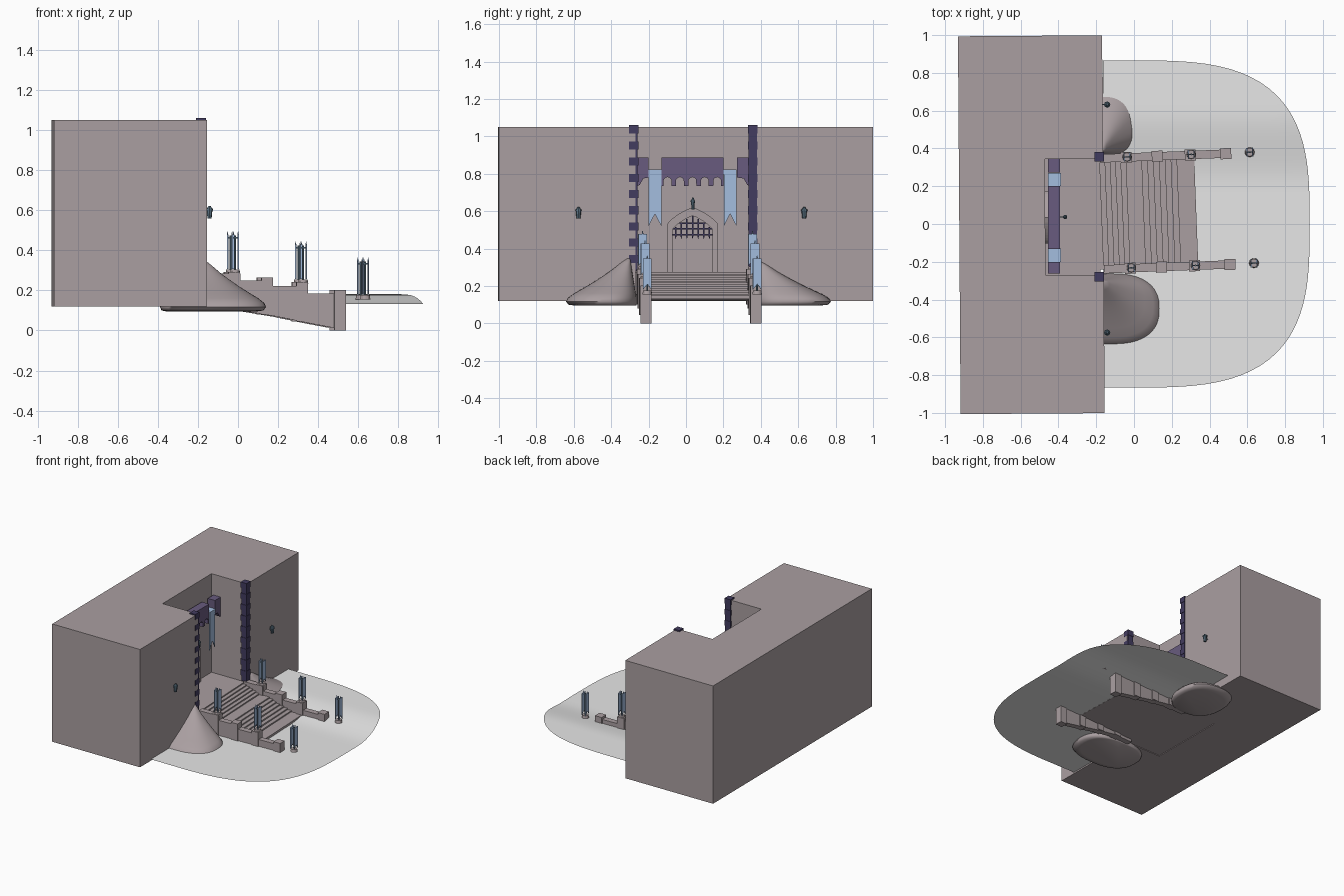
import bpy, bmesh, math
from mathutils import Matrix, Vector

if "Cube" in bpy.data.objects:
    bpy.data.objects.remove(bpy.data.objects["Cube"])


def material(name, rgb):
    m = bpy.data.materials.new(name)
    m.diffuse_color = (*rgb, 1)
    m.use_nodes = True
    m.node_tree.nodes["Principled BSDF"].inputs["Base Color"].default_value = m.diffuse_color
    return m


STONE = material("stone", (0.40, 0.345, 0.355))
GROUND = material("pale_ground", (0.8, 0.8, 0.8))
PURPLE = material("purple", (0.14, 0.105, 0.21))
DARK = material("dark_purple", (0.055, 0.045, 0.115))
BLUE = material("banner_blue", (0.37, 0.51, 0.74))
METAL = material("lantern_metal", (0.11, 0.18, 0.24))

# The stairway is turned slightly about the middle of the gate
PIVOT = Vector((-0.17, 0.04, 0))
TURN = (Matrix.Translation(PIVOT) @ Matrix.Rotation(math.radians(2.2), 4, 'Z')
        @ Matrix.Translation(-PIVOT))
WALL_TURN = Matrix.Rotation(math.radians(0.4), 4, 'Z')
NONE = Matrix.Identity(4)


def finish(name, bm, mat, turn=NONE, smooth=None):
    bmesh.ops.recalc_face_normals(bm, faces=bm.faces)
    me = bpy.data.meshes.new(name)
    bm.to_mesh(me)
    bm.free()
    me.transform(turn)
    me.materials.append(mat)
    ob = bpy.data.objects.new(name, me)
    bpy.context.collection.objects.link(ob)
    if smooth:
        bpy.context.view_layer.objects.active = ob
        ob.select_set(True)
        bpy.ops.object.shade_smooth_by_angle(angle=math.radians(smooth))
        ob.select_set(False)
    return ob


def add_box(bm, x0, x1, y0, y1, z0, z1):
    m = (Matrix.Translation(((x0 + x1) / 2, (y0 + y1) / 2, (z0 + z1) / 2))
         @ Matrix.Diagonal((x1 - x0, y1 - y0, z1 - z0, 1)))
    bmesh.ops.create_cube(bm, size=1, matrix=m)


def add_cone(bm, x, y, z0, z1, r0, r1, n=12):
    bmesh.ops.create_cone(bm, cap_ends=True, segments=n, radius1=r0, radius2=r1, depth=z1 - z0,
                          matrix=Matrix.Translation((x, y, (z0 + z1) / 2)))


def add_prism(bm, pts, axis, a, b):
    """Extrude a 2D outline along an axis from a to b."""
    def at(p, t):
        return {'x': (t, *p), 'y': (p[0], t, p[1]), 'z': (*p, t)}[axis]
    lo = [bm.verts.new(at(p, a)) for p in pts]
    hi = [bm.verts.new(at(p, b)) for p in pts]
    bm.faces.new(lo)
    bm.faces.new(hi)
    for i in range(len(pts)):
        j = (i + 1) % len(pts)
        bm.faces.new((lo[i], lo[j], hi[j], hi[i]))


# Great block with an open niche
N0, N1 = -0.268, 0.348
bm = bmesh.new()
add_prism(bm, [(-0.925, -1), (-0.162, -1), (-0.162, N0), (-0.47, N0), (-0.47, N1),
               (-0.162, N1), (-0.162, 1), (-0.925, 1)], 'z', 0.12, 1.05)
finish("fortress_block", bm, STONE, WALL_TURN)
bm = bmesh.new()
add_box(bm, -0.47, -0.18, N0, N1, 0.125, 0.272)
finish("niche_floor", bm, STONE, WALL_TURN)

# Corner stones up both sides of the niche
for side, y in (("left", -0.28), ("right", 0.357)):
    bm = bmesh.new()
    n = 18
    h = (1.06 - 0.28) / n
    for i in range(n):
        r = 0.025 if i % 2 else 0.022
        z = 0.28 + i * h
        add_box(bm, -0.184 - r, -0.184 + r, y - r, y + r, z, z + h)
    finish(side + "_corner_stones", bm, DARK)

# Pointed gate frame
GY = 0.035


def arch(half, spring, peak, base, n=8):
    right = []
    for i in range(n + 1):
        t = i / n
        right.append((half * (1 - t) ** 0.8, spring + (peak - spring) * t ** 0.8))
    pts = [(half, base)] + right
    return [(GY + y, z) for y, z in pts] + [(GY - y, z) for y, z in reversed(pts[:-1])]


bm = bmesh.new()
outer, inner = arch(0.137, 0.53, 0.62, 0.27), arch(0.108, 0.5, 0.575, 0.27)
add_prism(bm, outer + inner[::-1], 'x', -0.47, -0.445)
finish("gate_frame", bm, STONE)

# Portcullis bars
bm = bmesh.new()
for i in range(7):
    dy = -0.09 + 0.03 * i
    top = 0.575 - 0.075 * (abs(dy) / 0.108) ** 1.2
    y = GY + dy
    add_prism(bm, [(y - 0.004, top), (y - 0.004, 0.465), (y, 0.45),
                   (y + 0.004, 0.465), (y + 0.004, top)], 'x', -0.465, -0.455)
for z, half in ((0.475, 0.108), (0.505, 0.104), (0.535, 0.07)):
    add_box(bm, -0.467, -0.457, GY - half, GY + half, z - 0.004, z + 0.004)
finish("portcullis", bm, DARK)

# Overhanging parapet with scalloped lower edge
bm = bmesh.new()
y0, y1, n = -0.132, 0.2, 5
pts = [(y1, 0.887), (y0, 0.887)]
w = (y1 - y0) / n
for k in range(n):
    pts.append((y0 + k * w, 0.735))
    pts.append((y0 + k * w + 0.012, 0.735))
    for j in range(1, 6):
        a = math.pi * (1 - j / 6)
        pts.append((y0 + (k + 0.5) * w + (w / 2 - 0.01) * math.cos(a), 0.755 + 0.027 * math.sin(a)))
    pts.append((y0 + (k + 1) * w - 0.012, 0.735))
pts.append((y1, 0.735))
add_prism(bm, pts, 'x', -0.455, -0.392)
for a, b, edge in ((N0 + 0.005, -0.2, 1), (0.272, N1 - 0.005, -1)):
    o, i = (a, b) if edge > 0 else (b, a)
    add_prism(bm, [(o, 0.887), (i, 0.887), (i, 0.78), (o + edge * 0.035, 0.775),
                   (o + edge * 0.015, 0.74), (o, 0.735)], 'x', -0.455, -0.392)
finish("parapet", bm, PURPLE)


def add_banner(bm, y, half, z0, z1, x0, x1, notch):
    add_prism(bm, [(y - half, z1), (y + half, z1), (y + half, z0), (y, z0 + notch),
                   (y - half, z0)], 'x', x0, x1)


# Long wall banners hanging on deep rails
for side, y in (("left", -0.166), ("right", 0.236)):
    bm = bmesh.new()
    add_box(bm, -0.455, -0.386, y - 0.035, y + 0.035, 0.795, 0.822)
    add_banner(bm, y, 0.034, 0.52, 0.81, -0.394, -0.388, 0.065)
    finish(side + "_wall_banner", bm, BLUE)

# Lanterns: bracket, body and cap
for name, x, y, z, back in (("left_lantern", -0.142, -0.575, 0.59, -0.165),
                            ("right_lantern", -0.142, 0.632, 0.59, -0.17),
                            ("gate_lantern", -0.365, 0.037, 0.64, -0.45)):
    bm = bmesh.new()
    r = 0.012 if name == "gate_lantern" else 0.017
    add_cone(bm, x, y, z - 0.03, z + 0.01, r * 0.6, r * 0.85, 8)
    add_cone(bm, x, y, z + 0.01, z + 0.018, r, r, 8)
    add_cone(bm, x, y, z + 0.018, z + 0.032, r * 0.8, r * 0.3, 8)
    add_box(bm, back, x, y - 0.003, y + 0.003, z - 0.006, z)
    finish(name, bm, METAL)

# Two flights of steps with a landing
bm = bmesh.new()
pts = [(-0.2, 0.12), (-0.2, 0.275), (-0.17, 0.275)]
x, z = -0.17, 0.275
for count, run, drop, rest in ((6, 0.028, 0.0095, 0.055), (7, 0.031, 0.010, 0.06)):
    for _ in range(count):
        pts.append((x, z - drop))
        pts.append((x + run, z - drop))
        x, z = x + run, z - drop
    x += rest
    pts[-1] = (x, z)
pts += [(x, 0.13)]
add_prism(bm, pts, 'y', -0.24, 0.325)
finish("steps", bm, STONE, TURN)

# Stepped side walls with square posts
for side, y in (("left", -0.24), ("right", 0.347)):
    bm = bmesh.new()
    add_prism(bm, [(-0.17, 0.1), (-0.17, 0.285), (0, 0.285), (0, 0.25), (0.14, 0.25), (0.14, 0.222),
                   (0.31, 0.222), (0.31, 0.185), (0.51, 0.185), (0.51, 0.005), (0.35, 0.035),
                   (0.18, 0.07), (0, 0.1)], 'y', y - 0.022, y + 0.022)
    for px, top, low in ((-0.03, 0.292, 0.1), (0.135, 0.265, 0.08), (0.31, 0.242, 0.045),
                         (0.498, 0.203, 0.0)):
        r = 0.029
        add_box(bm, px - r, px + r, y - r, y + r, low, top)
    finish(side + "_side_wall", bm, STONE, TURN)

# Standing banners: base, two poles and cloth on both faces
k = 0
for y in (-0.238, 0.35):
    for x, z, top in ((-0.025, 0.292, 0.49), (0.315, 0.242, 0.44), (0.625, 0.165, 0.36)):
        k += 1
        bm = bmesh.new()
        add_cone(bm, x, y, z - 0.01, z + 0.012, 0.026, 0.022, 12)
        finish(f"banner_base_{k}", bm, STONE, TURN)
        bm = bmesh.new()
        add_cone(bm, x, y, z, top - 0.015, 0.005, 0.005, 8)
        add_box(bm, x - 0.016, x + 0.016, y - 0.003, y + 0.003, top - 0.03, top - 0.024)
        finish(f"banner_pole_{k}", bm, METAL, TURN)
        bm = bmesh.new()
        for dx in (-0.015, 0.015):
            add_banner(bm, y, 0.023, z + 0.015, top - 0.012, x + dx - 0.003, x + dx + 0.003, 0.03)
            add_cone(bm, x + dx, y, top - 0.012, top + 0.004, 0.004, 0.001, 6)
        finish(f"banner_cloth_{k}", bm, BLUE, TURN)

# Earth mounds leaning up to the niche corners
for name, cx, cy, hx, hy, apex in (("left_mound", -0.125, -0.452, 0.265, 0.19, (-0.175, -0.3, 0.352)),
                                   ("right_mound", -0.165, 0.565, 0.2, 0.21, (-0.175, 0.385, 0.335))):
    bm = bmesh.new()
    rings = []
    for s, t in ((0.85, -0.02), (0.96, 0.0), (1, 0.07), (0.97, 0.15), (0.88, 0.24), (0.74, 0.345),
                 (0.57, 0.48), (0.42, 0.61), (0.28, 0.74), (0.14, 0.89), (0.05, 0.98)):
        ring = []
        for i in range(40):
            a = 2 * math.pi * i / 40
            c, d = math.cos(a), math.sin(a)
            bx = cx + hx * math.copysign(abs(c) ** 0.8, c)
            by = cy + hy * math.copysign(abs(d) ** 0.8, d)
            ring.append(bm.verts.new((apex[0] + (bx - apex[0]) * s, apex[1] + (by - apex[1]) * s,
                                      0.1 + (apex[2] - 0.1) * t)))
        rings.append(ring)
    for lo, hi in zip(rings, rings[1:]):
        for i in range(40):
            j = (i + 1) % 40
            bm.faces.new((lo[i], lo[j], hi[j], hi[i]))
    bm.faces.new(rings[0])
    bm.faces.new(rings[-1])
    finish(name, bm, STONE, smooth=60)

# Thin ground sheet, rising gently towards the far side
bm = bmesh.new()
cols = []
NY = 48
for i in range(NY + 1):
    y = -0.865 * math.cos(math.pi * i / NY)
    edge = 0.93 * max(0, 1 - abs(y / 0.866) ** 3.1) ** (1 / 3.1)
    t = min(1, max(0, (y - 0.2) / 0.4))
    z = 0.131 + 0.05 * t * t * (3 - 2 * t)
    cols.append([bm.verts.new((-0.165 + (edge + 0.165) * j / 8, y, z)) for j in range(9)])
for a, b in zip(cols, cols[1:]):
    for j in range(8):
        bm.faces.new((a[j], a[j + 1], b[j + 1], b[j]))
ground = finish("ground_sheet", bm, GROUND, smooth=40)
if ground.data.polygons[100].normal.z < 0:
    ground.data.flip_normals()
